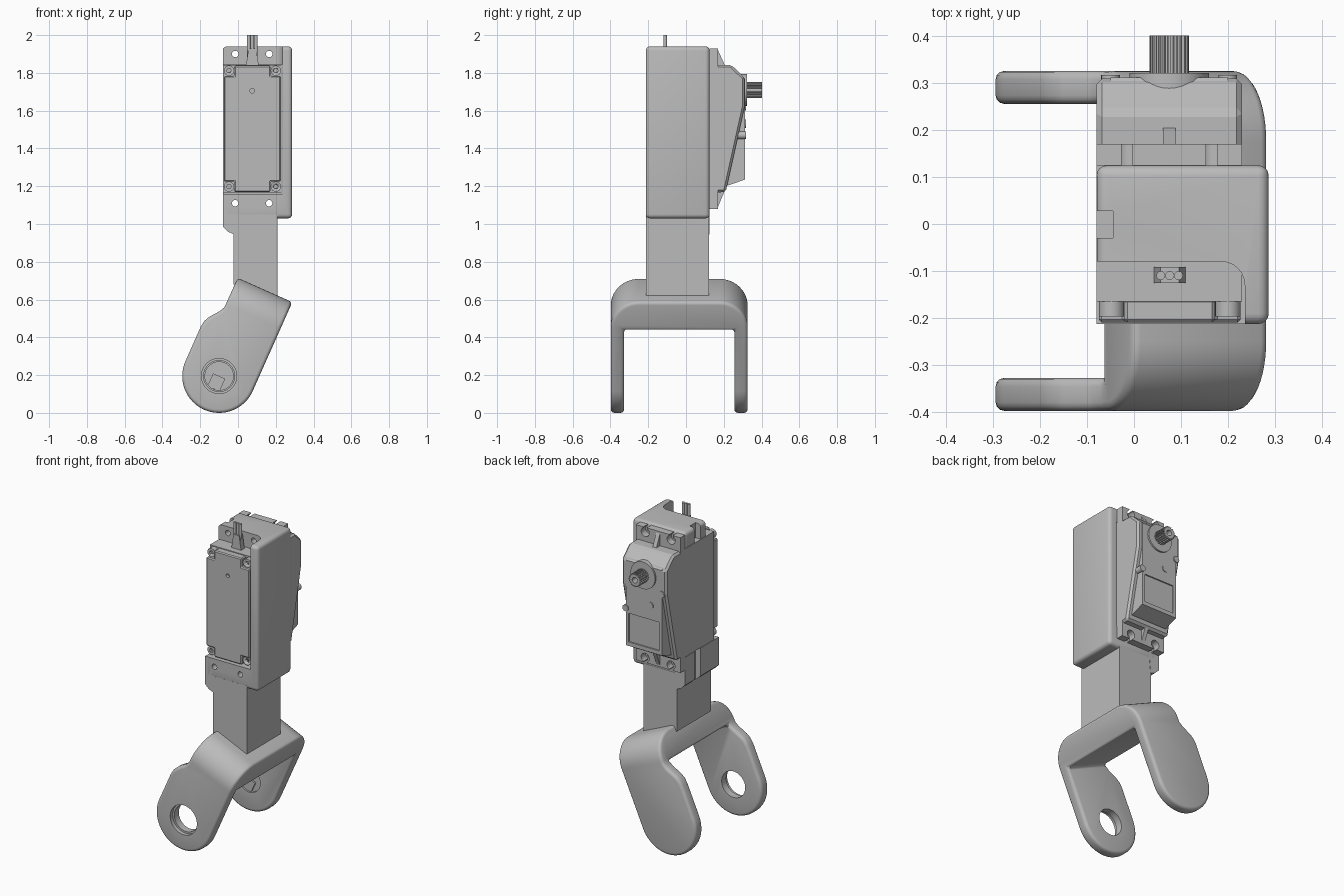
import bpy, bmesh
from math import sin, cos, pi, radians
from mathutils import Matrix

if "Cube" in bpy.data.objects:
    bpy.data.objects.remove(bpy.data.objects["Cube"])

grey = bpy.data.materials.new("plain_grey")
grey.use_nodes = True
grey.diffuse_color = (0.5, 0.5, 0.5, 1)
grey.node_tree.nodes["Principled BSDF"].inputs["Base Color"].default_value = (0.5, 0.5, 0.5, 1)


def activate(ob):
    bpy.ops.object.select_all(action='DESELECT')
    ob.select_set(True)
    bpy.context.view_layer.objects.active = ob


def smooth(ob):
    activate(ob)
    bpy.ops.object.shade_smooth_by_angle(angle=radians(32))


def prism(name, pts, axis, a, b):
    """Extrude a 2D outline along an axis from a to b."""
    place = {'x': lambda p, t: (t, p[0], p[1]),
             'y': lambda p, t: (p[0], t, p[1]),
             'z': lambda p, t: (p[0], p[1], t)}[axis]
    bm = bmesh.new()
    low = [bm.verts.new(place(p, a)) for p in pts]
    high = [bm.verts.new(place(p, b)) for p in pts]
    bm.faces.new(low)
    bm.faces.new(high)
    n = len(pts)
    for i in range(n):
        j = (i + 1) % n
        bm.faces.new((low[i], low[j], high[j], high[i]))
    bmesh.ops.recalc_face_normals(bm, faces=bm.faces)
    me = bpy.data.meshes.new(name)
    bm.to_mesh(me)
    bm.free()
    me.materials.append(grey)
    ob = bpy.data.objects.new(name, me)
    bpy.context.collection.objects.link(ob)
    return ob


def box(name, x0, x1, y0, y1, z0, z1):
    return prism(name, [(x0, z0), (x1, z0), (x1, z1), (x0, z1)], 'y', y0, y1)


def arc(cx, cz, r, start, end, n):
    return [(cx + r * cos(radians(start + (end - start) * i / n)),
             cz + r * sin(radians(start + (end - start) * i / n))) for i in range(n + 1)]


def disc(name, x, z, r, y0, y1, n=32):
    ob = prism(name, arc(x, z, r, 0, 360, n)[:-1], 'y', y0, y1)
    smooth(ob)
    return ob


def bevel(ob, width, segments=3, clamp=True):
    m = ob.modifiers.new("bevel", 'BEVEL')
    m.width, m.segments, m.use_clamp_overlap = width, segments, clamp
    m.limit_method, m.angle_limit = 'ANGLE', radians(35)
    activate(ob)
    bpy.ops.object.modifier_apply(modifier=m.name)


def boolean(ob, tool, op='DIFFERENCE'):
    m = ob.modifiers.new("cut", 'BOOLEAN')
    m.object, m.operation, m.solver = tool, op, 'EXACT'
    activate(ob)
    bpy.ops.object.modifier_apply(modifier=m.name)
    bpy.data.objects.remove(tool)


hole_x, hole_z = (-0.015, 0.165), (1.11, 1.9)
LEFT, RIGHT, FRONT, BACK = -0.08, 0.23, -0.213, 0.125

# Holder: rounded shell, opened for the motor, with a notch for the cable
holder = box("motor_holder", LEFT, 0.287, FRONT, BACK, 1.03, 1.94)
bevel(holder, 0.022, 4)
boolean(holder, box("cavity", -0.2, 0.236, -0.5, 0.5, 1.16, 1.845))
notch = [(-0.2, -0.5), (0.236, -0.5)] + arc(0.186, -0.13, 0.05, 0, 90, 6) + [(-0.2, -0.08)]
boolean(holder, prism("cable_notch", notch, 'z', 1.5, 2.2))
lip = prism("holder_lip", [(LEFT, 1.16), (LEFT, 0.985), (-0.055, 0.96), (-0.02, 0.945), (0, 1.16)],
            'y', FRONT, BACK)
for part in (holder, lip):
    boolean(part, box("groove", -0.2, -0.045, -0.03, 0.028, 0.5, 2.2))
    for x in hole_x:
        for z in hole_z:
            boolean(part, disc("bolt_hole", x, z, 0.017, -0.5, 0.5, 20))
    smooth(part)

# Neck joining holder and fork
prism("neck", [(-0.025, 0.68), (0.21, 0.58), (0.21, 1.05), (-0.025, 1.05)], 'y', FRONT, BACK - 0.002)

# Motor body and front cover with notched corners
box("motor_body", LEFT, RIGHT, -0.165, 0.13, 1.163, 1.842)
x0, x1, z0, z1, c = LEFT + 0.005, RIGHT - 0.003, 1.17, 1.838, 0.055
cover = prism("motor_cover", [(x0 + c, z0), (x1 - c, z0), (x1 - c, z0 + c), (x1, z0 + c),
                              (x1, z1 - c), (x1 - c, z1 - c), (x1 - c, z1), (x0 + c, z1),
                              (x0 + c, z1 - c), (x0, z1 - c), (x0, z0 + c), (x0 + c, z0 + c)],
              'y', -0.21, -0.16)
bevel(cover, 0.006, 1)
boolean(cover, disc("pin_hole", 0.075, 1.705, 0.012, -0.3, -0.19, 16))
for x in (-0.048, 0.2):
    for z in (1.198, 1.812):
        screw = disc("cover_screw", x, z, 0.027, -0.197, -0.16, 24)
        boolean(screw, disc("socket", x, z, 0.013, -0.3, -0.18, 6))

# Mounting tabs with slotted holes and gussets
tabs = box("mounting_tabs", LEFT, RIGHT, BACK, 0.17, 1.08, 1.93)
for x in hole_x:
    for z, end in zip(hole_z, (1.0, 2.0)):
        boolean(tabs, disc("tab_hole", x, z, 0.028, 0, 0.5, 24))
        boolean(tabs, box("tab_slot", x - 0.012, x + 0.012, 0, 0.5, min(z, end), max(z, end)))
for z_end, z_in in ((1.08, 1.2), (1.93, 1.82)):
    prism("tab_gusset", [(0.165, z_end), (0.215, z_in), (0.165, z_in)], 'x', 0.062, 0.088)

# Gear case: wide sloping shell plus a narrower raised face
case = prism("gear_case", [(0.12, 1.163), (0.21, 1.17), (0.31, 1.62), (0.31, 1.775),
                           (0.24, 1.842), (0.12, 1.842)], 'x', LEFT, RIGHT)
bevel(case, 0.012, 1)
face = prism("gear_case_face", [(0.12, 1.2), (0.225, 1.205), (0.312, 1.235), (0.312, 1.77),
                                (0.24, 1.835), (0.12, 1.835)], 'x', -0.05, 0.2)
boolean(face, box("panel_recess", -0.03, 0.18, 0.304, 0.4, 1.26, 1.44))
disc("case_dot", 0.03, 1.53, 0.022, 0.3, 0.317, 20)
for x, z in ((0.2, 1.47), (-0.05, 1.62)):
    disc("case_screw", x, z, 0.02, 0.26, 0.318, 20)

# Output collar and toothed shaft
disc("output_collar", 0.075, 1.71, 0.085, 0.27, 0.322, 40)
teeth = 20
ring = []
for i in range(teeth):
    for frac, r in ((-0.3, 0.035), (-0.18, 0.042), (0.18, 0.042), (0.3, 0.035)):
        t = 2 * pi * (i + frac) / teeth
        ring.append((0.075 + r * cos(t), 1.71 + r * sin(t)))
shaft = prism("output_shaft", ring, 'y', 0.31, 0.402)
boolean(shaft, disc("shaft_bore", 0.075, 1.71, 0.018, 0.36, 0.5, 20))

# Cable boot and three wires
prism("cable_boot", [(0.042, 1.84), (0.11, 1.84), (0.105, 1.87), (0.096, 1.93),
                     (0.056, 1.93), (0.047, 1.87)], 'y', -0.126, -0.092)
for x in (0.057, 0.076, 0.095):
    wire = prism("cable_wire", arc(x, -0.11, 0.0095, 0, 360, 12)[:-1], 'z', 1.85, 2.0)
    smooth(wire)

# Fork: U profile trimmed by the leg outline, then tilted
top, under, y_front, y_back, bend, half = 0.515, 0.35, -0.398, 0.326, 0.15, 0.195
u_shape = ([(y_front, -0.3)] + arc(y_front + bend, top - bend, bend, 180, 90, 12)
           + arc(y_back - bend, top - bend, bend, 90, 0, 12)
           + [(y_back, -0.3), (y_back - 0.07, -0.3), (y_back - 0.07, under),
              (y_front + 0.07, under), (y_front + 0.07, -0.3)])
fork = prism("fork", u_shape, 'x', -0.4, 0.4)
outline = (arc(0, 0, half, 180, 360, 32)
           + [(half, 0.8), (-0.122, 0.8), (-0.122, 0.345), (-0.137, 0.315),
              (-0.175, 0.265), (-0.19, 0.235), (-half, 0.2)])
boolean(fork, prism("leg_outline", outline, 'y', -0.6, 0.6), 'INTERSECT')
bevel(fork, 0.018, 3, False)
boolean(fork, disc("bearing_hole", 0, 0, 0.082, -0.6, 0, 40))
boolean(fork, disc("bearing_step", 0, 0, 0.093, -0.6, y_front + 0.025, 40))
boolean(fork, disc("pivot_recess", 0, 0, 0.075, 0, y_back - 0.05, 40))
tilt = Matrix.Translation((-0.1, 0, 0.195)) @ Matrix.Rotation(radians(24), 4, 'Y')
fork.data.transform(tilt)
smooth(fork)
# Key pad inside the rear pivot
key = box("pivot_key", -0.035, 0.035, y_back - 0.06, y_back - 0.045, -0.074, 0.0)
key.data.transform(tilt)
